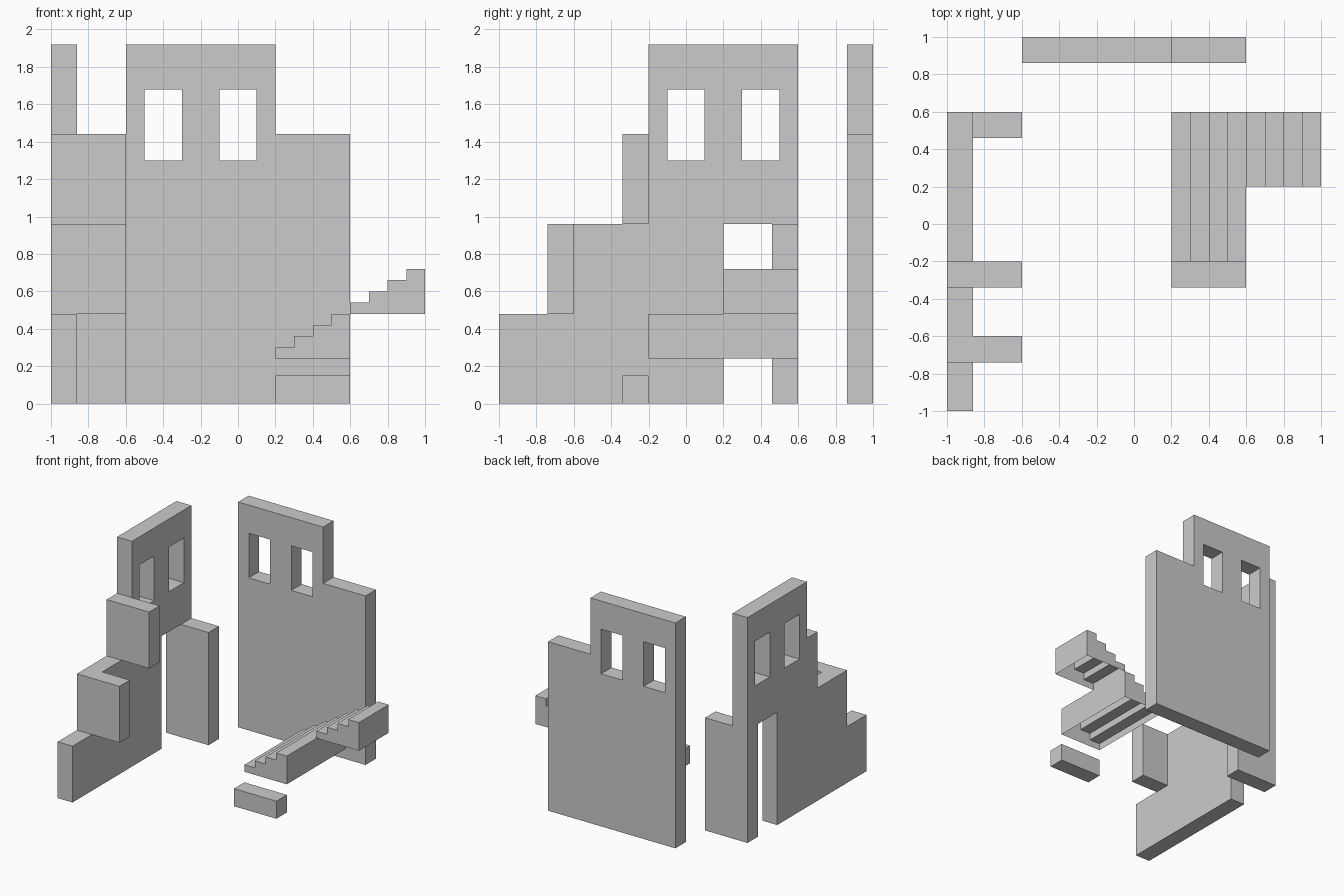
import bpy, bmesh
from mathutils import Vector

if "Cube" in bpy.data.objects:
    bpy.data.objects.remove(bpy.data.objects["Cube"])

T = 0.14  # wall thickness


def make_object(name, bm):
    bmesh.ops.recalc_face_normals(bm, faces=bm.faces)
    mesh = bpy.data.meshes.new(name)
    bm.to_mesh(mesh)
    bm.free()
    obj = bpy.data.objects.new(name, mesh)
    bpy.context.collection.objects.link(obj)
    return obj


def box(name, lo, hi):
    bm = bmesh.new()
    bmesh.ops.create_cube(bm, size=1)
    lo, hi = Vector(lo), Vector(hi)
    for v in bm.verts:
        v.co = (lo + hi) / 2 + v.co * (hi - lo)
    return make_object(name, bm)


def prism(name, outline, to_3d, depth):
    """Extrude a flat outline, placed in space by to_3d, along depth."""
    bm = bmesh.new()
    face = bm.faces.new([bm.verts.new(to_3d(a, z)) for a, z in outline])
    new = bmesh.ops.extrude_face_region(bm, geom=[face], use_keep_orig=True)["geom"]
    bmesh.ops.translate(bm, vec=depth, verts=[g for g in new if isinstance(g, bmesh.types.BMVert)])
    return make_object(name, bm)


def cut(wall, cutters):
    for c in cutters:
        c.hide_render = True
        mod = wall.modifiers.new("opening", 'BOOLEAN')
        mod.operation, mod.solver, mod.object = 'DIFFERENCE', 'EXACT', c
        bpy.context.view_layer.objects.active = wall
        bpy.ops.object.modifier_apply(modifier=mod.name)
        bpy.data.objects.remove(c)


def open_stairs(name, x0, y0, y1, z0, steps=4, run=0.1, rise=0.06):
    """Flight of steps climbing toward +x, hollow with an open underside."""
    pts = [(x0, z0)]
    for i in range(steps):
        z = z0 + (i + 1) * rise
        pts += [(x0 + i * run, z), (x0 + (i + 1) * run, z)]
    pts.append((x0 + steps * run, z0))
    bm = bmesh.new()
    front = [bm.verts.new((x, y0, z)) for x, z in pts]
    back = [bm.verts.new((x, y1, z)) for x, z in pts]
    bm.faces.new(front)
    bm.faces.new(back[::-1])
    for i in range(len(pts) - 1):
        bm.faces.new((front[i], back[i], back[i + 1], front[i + 1]))
    return make_object(name, bm)


# Back wall with a broken upper corner and two windows
back = prism("back_wall",
             [(-0.6, 0), (0.6, 0), (0.6, 1.44), (0.2, 1.44), (0.2, 1.92), (-0.6, 1.92)],
             lambda a, z: (a, 1 - T, z), (0, T, 0))
cut(back, [box("window_cutter", (x, 0.7, 1.30), (x + 0.2, 1.2, 1.68)) for x in (-0.5, -0.1)])

# Left wall, stepped toward the front, with a doorway and two windows
left = prism("left_wall",
             [(-1, 0), (0.2, 0), (0.2, 0.96), (0.46, 0.96), (0.46, 0), (0.6, 0), (0.6, 1.92),
              (-0.2, 1.92), (-0.2, 0.96), (-0.6, 0.96), (-0.6, 0.48), (-1, 0.48)],
             lambda a, z: (-1, a, z), (T, 0, 0))
cut(left, [box("window_cutter", (-1.2, y, 1.30), (-0.7, y + 0.2, 1.68)) for y in (-0.1, 0.3)])

# Wall remnants turning inward from the left wall
box("door_side_wall", (-1 + T, 0.46, 0), (-0.6, 0.6, 0.96))
box("upper_wall_stub", (-1, -0.2 - T, 0.96), (-0.6, -0.2, 1.44))
box("lower_wall_stub", (-1, -0.6 - T, 0.48), (-0.6, -0.6, 0.96))

# Two flights of steps and the loose block in front of them
open_stairs("lower_stairs", 0.2, -0.2, 0.6, 0.24)
open_stairs("upper_stairs", 0.6, 0.2, 0.6, 0.48)
box("ground_block", (0.2, -0.2 - T, 0), (0.6, -0.2, 0.15))
